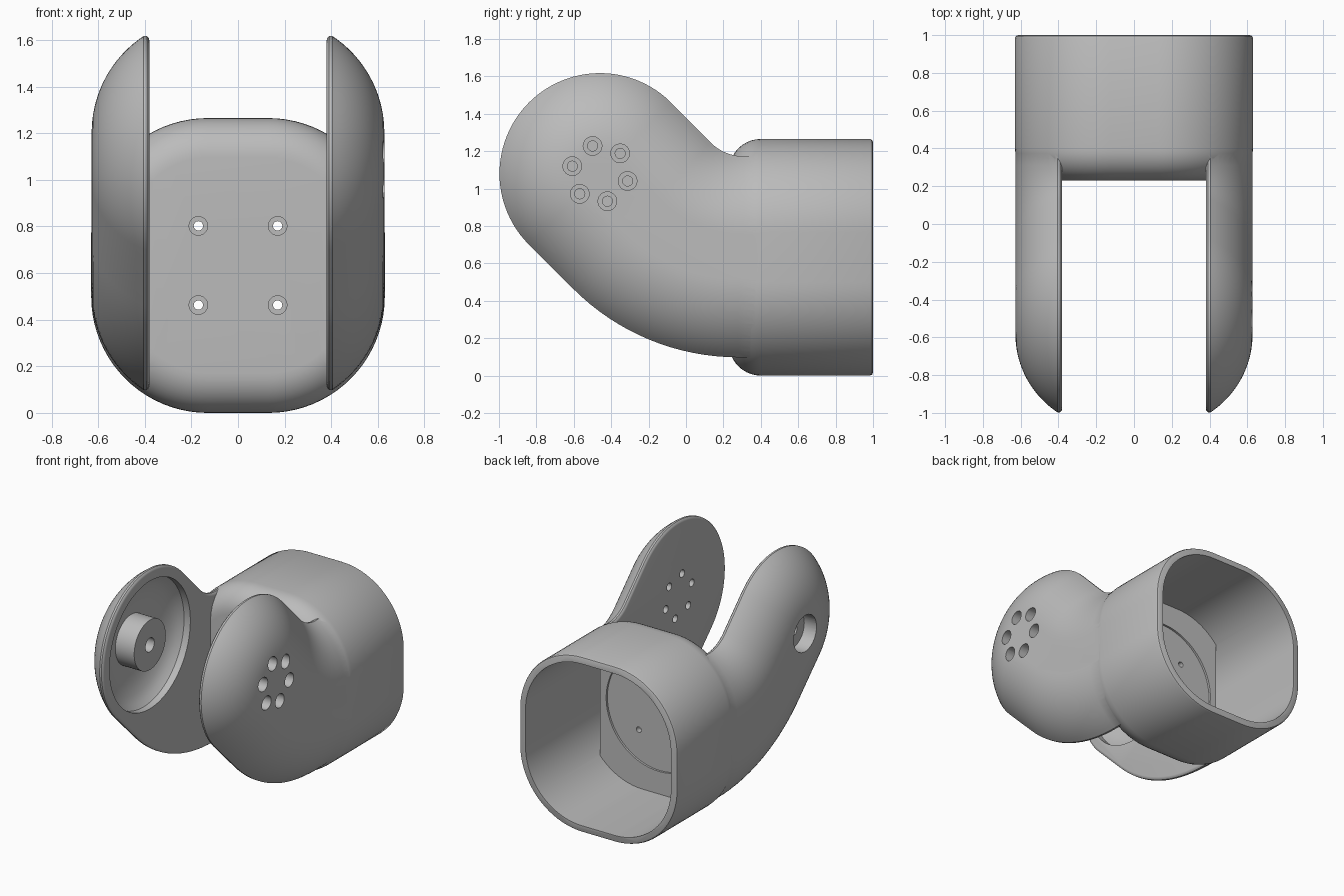
import bpy, bmesh, math
from math import sin, cos, radians, pi

cube = bpy.data.objects.get("Cube")
if cube:
    bpy.data.objects.remove(cube, do_unlink=True)

mat = bpy.data.materials.new("mid grey")
mat.use_nodes = True
GREY = (0.5, 0.5, 0.5, 1)
mat.diffuse_color = GREY
mat.node_tree.nodes["Principled BSDF"].inputs["Base Color"].default_value = GREY


def loft(name, rings):
    """Closed solid skinned through rings of equal point count."""
    bm = bmesh.new()
    loops = [[bm.verts.new(p) for p in ring] for ring in rings]
    n = len(loops[0])
    for a, b in zip(loops, loops[1:]):
        for i in range(n):
            j = (i + 1) % n
            bm.faces.new((a[i], a[j], b[j], b[i]))
    bm.faces.new(loops[0])
    bm.faces.new(loops[-1])
    bmesh.ops.recalc_face_normals(bm, faces=bm.faces)
    mesh = bpy.data.meshes.new(name)
    bm.to_mesh(mesh)
    bm.free()
    mesh.materials.append(mat)
    obj = bpy.data.objects.new(name, mesh)
    bpy.context.collection.objects.link(obj)
    return obj


def lathe(name, axis, u, z, steps, n=32):
    """Stepped round solid along x or y; steps are (position, radius)."""
    rings = []
    for pos, r in steps:
        ring = []
        for i in range(n):
            a = 2 * pi * i / n
            c, h = u + r * cos(a), z + r * sin(a)
            ring.append((pos, c, h) if axis == "x" else (c, pos, h))
        rings.append(ring)
    return loft(name, rings)


def combine(target, tool, op):
    mod = target.modifiers.new(op, "BOOLEAN")
    mod.operation, mod.object, mod.solver = op, tool, "EXACT"
    bpy.context.view_layer.objects.active = target
    bpy.ops.object.modifier_apply(modifier=mod.name)
    bpy.data.objects.remove(tool, do_unlink=True)


def arc(cy, cz, r, a0, a1, n):
    return [(cy + r * cos(radians(a0 + (a1 - a0) * i / n)),
             cz + r * sin(radians(a0 + (a1 - a0) * i / n))) for i in range(n + 1)]


MID = 0.6325     # height of the sleeve axis
PY, PZ = -0.46, 1.08   # pivot centre


def sleeve_ring(y, inset):
    r = 0.5 - inset
    pts = []
    for sx, sz, a in ((1, 1, 0), (-1, 1, 90), (-1, -1, 180), (1, -1, 270)):
        pts += arc(sx * 0.13, MID + sz * 0.1325, r, a, a + 90, 20)
    return [(x, y, z) for x, z in pts]


def arm_ring(x, inset):
    pts = [(0.5, 0.095 + inset)]
    pts += arc(0.28, 1.345, 1.25 - inset, 270, 225, 16)
    pts += arc(PY, PZ, 0.54 - inset, 225, 45, 48)
    pts += arc(0.31, 1.425, 0.25 + inset, 225, 270, 12)
    pts.append((0.5, 1.175 - inset))
    return [(x, y, z) for y, z in pts]


# Sleeve with rounded front and softened rear rim
front = [(0.23 + 0.17 * (1 - sin(a)), 0.17 * (1 - cos(a)))
         for a in [radians(90 - 9 * i) for i in range(11)]]
yoke = loft("yoke_body", [sleeve_ring(y, e) for y, e in
                          [(y, e) for e, y in
                           [(0.17 * (1 - sin(radians(9 * i))), 0.23 + 0.17 * (1 - cos(radians(9 * i))))
                            for i in range(11)]]
                          + [(0.983, 0), (0.995, 0.005), (1, 0.017)]])

# Domed arms, flat inside with a rounded inner edge
for side in (1, -1):
    layers = [(0.38, 0.022), (0.383, 0.011), (0.391, 0.003)]
    for i in range(19):
        a = radians(33.5 + 56.5 * i / 18)
        layers.append((0.13 + 0.498 * sin(a), 0.418 - 0.498 * cos(a)))
    combine(yoke, loft("arm", [arm_ring(side * x, t) for x, t in layers]), "UNION")

# Sleeve cavity reaching past the front wall into both arm roots
cavity = loft("cavity", [sleeve_ring(y, 0.05) for y in (0.1, 1.1)])
wall = loft("wall", [[(x, y, z) for x, z in ((-0.47, -1), (0.47, -1), (0.47, 2), (-0.47, 2))]
                     for y in (0, 0.31)])
combine(cavity, wall, "DIFFERENCE")
combine(yoke, cavity, "DIFFERENCE")

# Shallow round seat and four screw holes in the front wall
combine(yoke, lathe("seat", "y", 0, MID, [(0.295, 0.42), (0.35, 0.42)], 64), "DIFFERENCE")
for x in (-0.17, 0.17):
    for dz in (-0.17, 0.17):
        hole = lathe("screw_hole", "y", x, MID + dz,
                     [(0.2, 0.04), (0.255, 0.04), (0.255, 0.02), (0.4, 0.02)], 24)
        combine(yoke, hole, "DIFFERENCE")

# Ring of six counterbored holes in one arm
for k in range(6):
    a = radians(45 + 60 * k)
    hole = lathe("bolt_hole", "x", PY + 0.153 * cos(a), PZ + 0.153 * sin(a),
                 [(0.3, 0.027), (0.45, 0.027), (0.45, 0.05), (0.7, 0.05)], 24)
    combine(yoke, hole, "DIFFERENCE")

# Bearing recess, boss and axle hole in the other arm
recess = lathe("recess", "x", PY, PZ, [(-0.3, 0.46), (-0.43, 0.46), (-0.46, 0.43),
               (-0.49, 0.38), (-0.515, 0.3), (-0.53, 0.2)], 72)
combine(yoke, recess, "DIFFERENCE")
combine(yoke, lathe("boss", "x", PY, PZ, [(-0.38, 0.18), (-0.56, 0.18)], 48), "UNION")
axle = lathe("axle_hole", "x", PY, PZ,
             [(-0.3, 0.05), (-0.53, 0.05), (-0.53, 0.13), (-0.7, 0.13)], 40)
combine(yoke, axle, "DIFFERENCE")

# Smooth shading with crisp edges
bpy.ops.object.select_all(action="DESELECT")
yoke.select_set(True)
bpy.context.view_layer.objects.active = yoke
bpy.ops.object.shade_smooth_by_angle(angle=radians(32))
